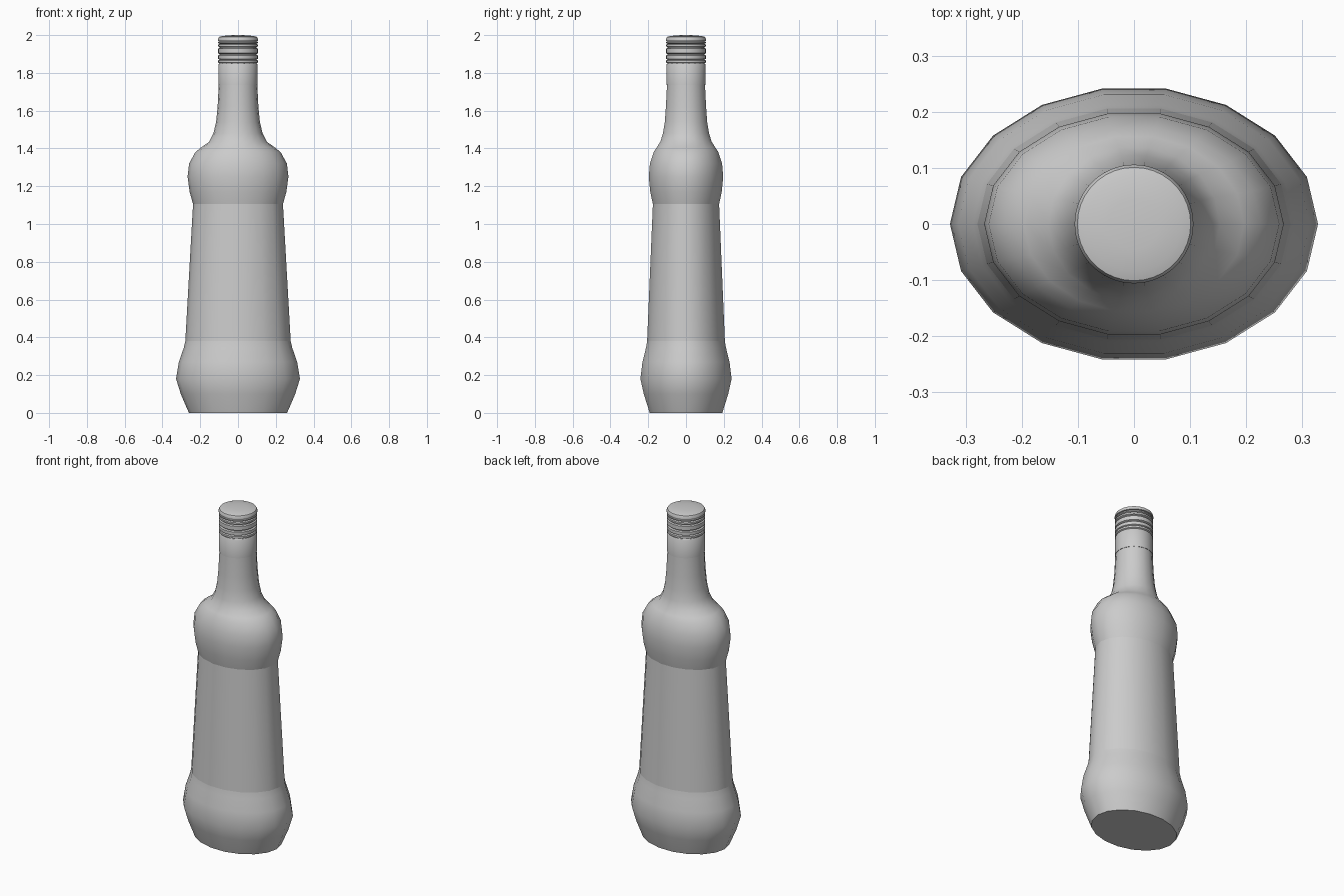
import bpy, bmesh, math

if "Cube" in bpy.data.objects:
    bpy.data.objects.remove(bpy.data.objects["Cube"])


def lathe(name, profile, sides, creases=(), cap_top=True):
    """Stack elliptical rings (rx, ry, z) and skin them; creases = ring indices kept sharp."""
    bm = bmesh.new()
    rings = []
    for rx, ry, z in profile:
        rings.append([bm.verts.new((rx * math.cos(2 * math.pi * i / sides),
                                    ry * math.sin(2 * math.pi * i / sides), z))
                      for i in range(sides)])
    for a, b in zip(rings, rings[1:]):
        for i in range(sides):
            j = (i + 1) % sides
            bm.faces.new((a[i], a[j], b[j], b[i]))
    bm.faces.new(rings[0][::-1])
    if cap_top:
        bm.faces.new(rings[-1])
    mesh = bpy.data.meshes.new(name)
    for k in creases:
        for i in range(sides):
            bm.edges.get((rings[k][i], rings[k][(i + 1) % sides])).smooth = False
    bm.to_mesh(mesh)
    bm.free()
    obj = bpy.data.objects.new(name, mesh)
    bpy.context.collection.objects.link(obj)
    bpy.ops.object.select_all(action='DESELECT')
    obj.select_set(True)
    bpy.context.view_layer.objects.active = obj
    bpy.ops.object.shade_smooth_by_angle(angle=math.radians(35))
    return obj


# Bottle body: oval foot, tapered label panel, bulged shoulder, round neck
body = [
    (0.260, 0.195, 0.00),
    (0.303, 0.227, 0.10),
    (0.328, 0.245, 0.18),
    (0.313, 0.234, 0.27),
    (0.287, 0.215, 0.345),
    (0.279, 0.209, 0.38),
    (0.238, 0.178, 1.105),
    (0.256, 0.192, 1.17),
    (0.267, 0.200, 1.25),
    (0.259, 0.194, 1.32),
    (0.226, 0.174, 1.38),
    (0.196, 0.158, 1.405),
    (0.153, 0.138, 1.435),
    (0.130, 0.124, 1.48),
    (0.116, 0.114, 1.54),
    (0.108, 0.108, 1.62),
    (0.102, 0.102, 1.74),
    (0.098, 0.098, 1.86),
]
lathe("bottle_body", body, 18, creases=(5, 6))

# Cap skirt around the neck
skirt = [(r, r, z) for r, z in [
    (0.104, 1.735), (0.104, 1.843), (0.100, 1.849), (0.092, 1.850)]]
lathe("cap_skirt", skirt, 36)

# Screw cap: grooved rings under a softly domed top
cap = [(0.094, 1.848)]
for low, high in [(1.853, 1.868), (1.872, 1.895), (1.902, 1.930), (1.938, 1.952), (1.956, 1.966)]:
    cap += [(0.097, low - 0.002), (0.105, low + 0.002),
            (0.105, high - 0.002), (0.097, high + 0.002)]
cap += [(0.106, 1.970), (0.106, 1.980), (0.101, 1.990),
        (0.085, 1.995), (0.045, 1.999), (0.010, 2.0)]
lathe("screw_cap", [(r, r, z) for r, z in cap], 36)
